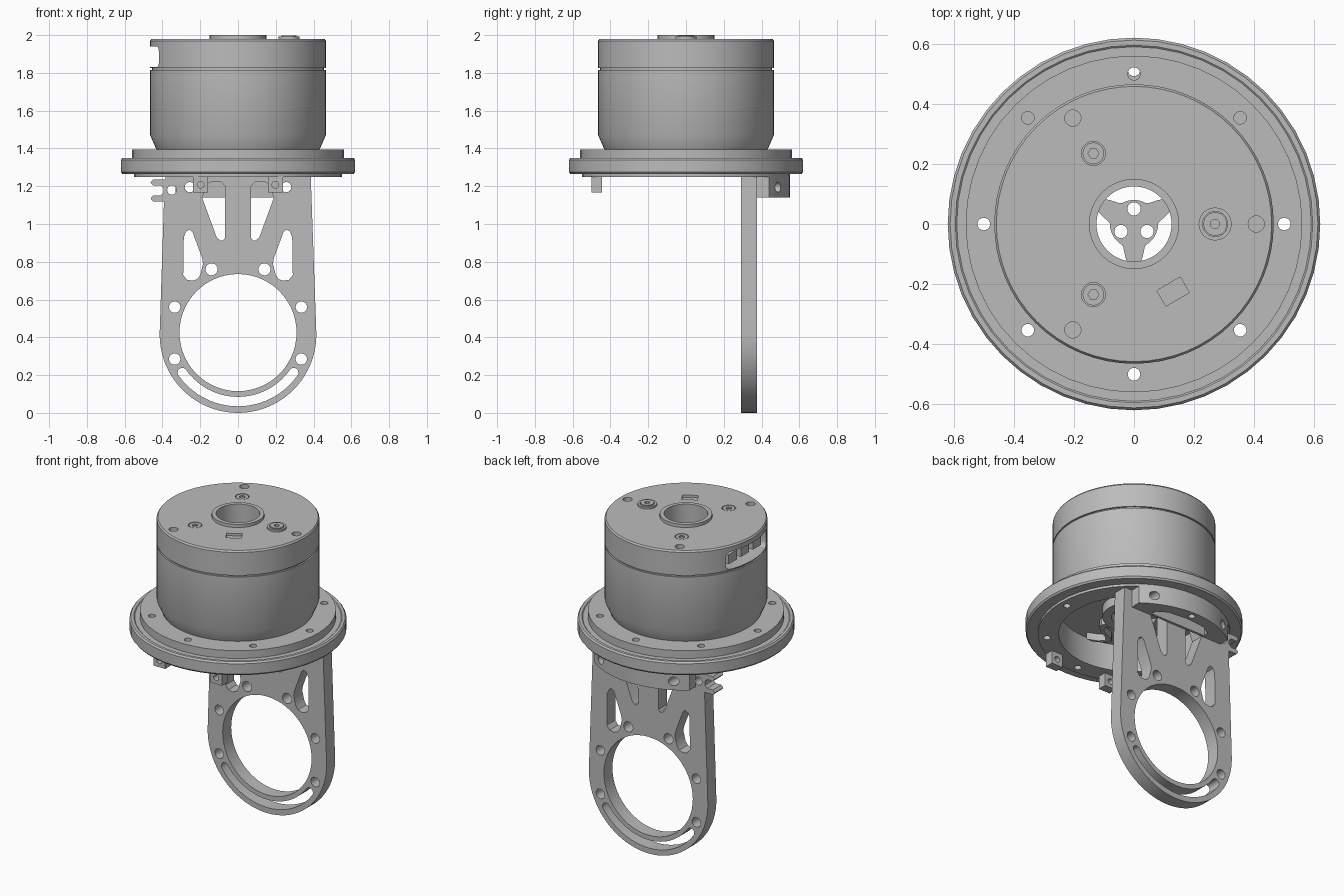
import bpy, bmesh
from math import sin, cos, pi, radians, hypot
from mathutils import Matrix, Vector

if "Cube" in bpy.data.objects:
    bpy.data.objects.remove(bpy.data.objects["Cube"], do_unlink=True)

grey = bpy.data.materials.new("machined_grey")
grey.use_nodes = True
GREY = (0.5, 0.5, 0.5, 1)
grey.diffuse_color = GREY
grey.node_tree.nodes["Principled BSDF"].inputs["Base Color"].default_value = GREY


def add(name, mesh):
    obj = bpy.data.objects.new(name, mesh)
    bpy.context.collection.objects.link(obj)
    finish(obj)
    return obj


def finish(obj):
    mesh = obj.data
    mesh.materials.clear()
    mesh.materials.append(grey)
    mesh.shade_smooth()
    mesh.set_sharp_from_angle(angle=radians(30))


def evaluated(obj):
    bpy.context.view_layer.update()
    return bpy.data.meshes.new_from_object(obj.evaluated_get(bpy.context.evaluated_depsgraph_get()))


def from_bm(name, bm):
    bmesh.ops.recalc_face_normals(bm, faces=bm.faces)
    mesh = bpy.data.meshes.new(name)
    bm.to_mesh(mesh)
    bm.free()
    return add(name, mesh)


def lathe(name, profile, steps=48):
    """Spin a closed (radius, z) profile around the z axis."""
    bm = bmesh.new()
    rings = [[bm.verts.new((r * cos(2 * pi * i / steps), r * sin(2 * pi * i / steps), z))
              for r, z in profile] for i in range(steps)]
    n = len(profile)
    for i in range(steps):
        a, b = rings[i], rings[(i + 1) % steps]
        for j in range(n):
            k = (j + 1) % n
            bm.faces.new((a[j], b[j], b[k], a[k]))
    return from_bm(name, bm)


def cylinder(bm, x, y, z0, z1, r, sides=20):
    bmesh.ops.create_cone(bm, cap_ends=True, segments=sides, radius1=r, radius2=r, depth=z1 - z0,
                          matrix=Matrix.Translation((x, y, (z0 + z1) / 2)))


def box(bm, lo, hi, spin=0):
    lo, hi = Vector(lo), Vector(hi)
    mat = Matrix.Translation((lo + hi) / 2) @ Matrix.Rotation(spin, 4, 'Z') @ Matrix.Diagonal((*(hi - lo), 1))
    return bmesh.ops.create_cube(bm, size=1, matrix=mat)["verts"]


def cut(obj, bm):
    """Subtract a bmesh from an object and bake the result."""
    cutter = from_bm("cutter", bm)
    cutter.hide_render = True
    mod = obj.modifiers.new("cut", 'BOOLEAN')
    mod.operation, mod.solver, mod.object = 'DIFFERENCE', 'EXACT', cutter
    mesh = evaluated(obj)
    obj.modifiers.clear()
    obj.data = mesh
    bpy.data.objects.remove(cutter, do_unlink=True)
    finish(obj)


def circle(x, y, r, n=24):
    return [(x + r * cos(2 * pi * i / n), y + r * sin(2 * pi * i / n)) for i in range(n)]


def arc(x, y, r, a0, a1, n=24):
    return [(x + r * cos(radians(a0 + (a1 - a0) * i / n)), y + r * sin(radians(a0 + (a1 - a0) * i / n)))
            for i in range(n + 1)]


def mirror(points):
    return [(-x, y) for x, y in points]


def sheet(name, loops, depth, matrix):
    """Filled outline with holes, extruded to a given depth."""
    curve = bpy.data.curves.new(name, 'CURVE')
    curve.dimensions, curve.fill_mode, curve.extrude = '2D', 'BOTH', depth / 2
    for loop in loops:
        s = curve.splines.new('POLY')
        s.points.add(len(loop) - 1)
        for p, (x, y) in zip(s.points, loop):
            p.co = (x, y, 0, 1)
        s.use_cyclic_u = True
    temp = bpy.data.objects.new(name, curve)
    bpy.context.collection.objects.link(temp)
    mesh = evaluated(temp)
    bpy.data.objects.remove(temp, do_unlink=True)
    mesh.transform(matrix)
    bm = bmesh.new()
    bm.from_mesh(mesh)
    bmesh.ops.remove_doubles(bm, verts=bm.verts, dist=0.0001)
    return from_bm(name, bm)


# Motor housing with chamfered foot, seam groove, and raised bore lip
housing = lathe("housing", [(.43, 1.39), (.465, 1.47), (.465, 1.815), (.455, 1.815), (.455, 1.825),
                            (.465, 1.825), (.465, 1.97), (.458, 1.98), (.15, 1.98), (.15, 2),
                            (.125, 2), (.125, 1.42), (.43, 1.42)], 64)
bm = bmesh.new()
for a in (0, 120, 240):
    cylinder(bm, .407 * cos(radians(a)), .407 * sin(radians(a)), 1.92, 2.1, .027)
for y in (-.235, .235):
    cylinder(bm, -.135, y, 1.97, 2.1, .04)
box(bm, (.085, -.255, 1.965), (.175, -.195, 2.1), radians(30))
cut(housing, bm)

# Connector opening in the side of the housing
bm = bmesh.new()
box(bm, (-.6, -.2, 1.83), (-.36, .2, 1.94))
along = [e for e in bm.edges if abs(e.verts[0].co.x - e.verts[1].co.x) > .1]
bmesh.ops.bevel(bm, geom=along, offset=.025, segments=4, affect='EDGES', profile=.5)
cut(housing, bm)
bm = bmesh.new()
for y in (-.12, 0, .12):
    box(bm, (-.41, y - .04, 1.85), (-.35, y + .04, 1.91))
from_bm("connectors", bm)

# Screws and raised plug on the lid
for i, y in enumerate((-.235, .235)):
    sheet("lid_screw", [circle(-.135, y, .036), circle(-.135, y, .018, 6)], .012,
          Matrix.Translation((0, 0, 1.973)))
lathe("plug_collar", [(.055, 1.97), (.055, 1.992), (.042, 1.992), (.042, 1.97)], 24).location = (.27, 0, 0)
lathe("plug_core", [(.04, 1.97), (.04, 1.997), (.015, 1.997), (.015, 1.97)], 12).location = (.27, 0, 0)

# Mounting flange with eight bolt holes
flange = lathe("flange", [(.43, 1.25), (.55, 1.25), (.55, 1.265), (.612, 1.265), (.62, 1.275),
                          (.62, 1.34), (.612, 1.35), (.595, 1.35), (.59, 1.346), (.56, 1.346),
                          (.56, 1.395), (.43, 1.395)])
bm = bmesh.new()
for i in range(8):
    cylinder(bm, .5 * cos(i * pi / 4), .5 * sin(i * pi / 4), 1.2, 1.5, .021)
cut(flange, bm)

# Output hub with three lobes and curved arms inside the flange
lobes = []
for i in range(72):
    t = 2 * pi * i / 72
    r = .08 + .065 * max(0, cos(3 * (t - pi / 6))) ** 2
    lobes.append((r * cos(t), r * sin(t)))
pins = [circle(.05 * cos(radians(a)), .05 * sin(radians(a)), .022) for a in (90, 210, 330)]
sheet("output_hub", [lobes] + pins, .04, Matrix.Translation((0, 0, 1.4)))
lathe("hub_ring", [(.128, 1.36), (.18, 1.36), (.18, 1.43), (.128, 1.43)])
for a in (30, 150, 270):
    spine = [(.16 + .028 * i, radians(a + 14 * sin(i * .8))) for i in range(9)]
    edge = [[((r + .0) * cos(t) + s * sin(t), r * sin(t) - s * cos(t)) for r, t in spine] for s in (-.02, .02)]
    sheet("curved_arm", [edge[0] + edge[1][::-1]], .05, Matrix.Translation((0, 0, 1.4)))

# Hanging side plate: ring at the bottom, weight-saving windows above
C = .415
outline = ([(.385, 1.255), (-.385, 1.255), (-.385, 1.235), (-.45, 1.235), (-.463, 1.22), (-.45, 1.205),
            (-.41, 1.205), (-.395, 1.19), (-.395, 1.165), (-.41, 1.15), (-.45, 1.15), (-.463, 1.135),
            (-.45, 1.12), (-.392, 1.12)] + arc(0, C, C, 180, 360, 40))
lower_window = [(.29, .73), (.287, .93), (.275, .96), (.255, .97), (.24, .955), (.19, .82), (.185, .79),
                (.2, .73), (.215, .708), (.24, .7), (.27, .705)]
upper_window = [(.07, .925), (.07, 1.2), (.09, 1.225), (.14, 1.225), (.165, 1.21), (.19, 1.14),
                (.113, .93), (.095, .913), (.08, .913)]
arc_slot = (arc(0, .42, .385, 215, 325, 30) + arc(.36 * cos(radians(325)), .42 + .36 * sin(radians(325)), .025, 325, 505, 8)[1:-1]
            + arc(0, .42, .335, 325, 215, 30) + arc(.36 * cos(radians(215)), .42 + .36 * sin(radians(215)), .025, 35, 215, 8)[1:-1])
loops = [outline, circle(0, .425, .31, 56), arc_slot, circle(-.35, 1.18, .025)]
for loop in (lower_window, upper_window, circle(.335, .56, .03), circle(.335, .285, .03),
             circle(.14, .76, .032), circle(.255, 1.195, .027)):
    loops += [loop, mirror(loop)]
upright = Matrix.Translation((0, .3325, 0)) @ Matrix.Rotation(pi / 2, 4, 'X')
sheet("side_plate", loops, .085, upright)

# Curved bracket bolted behind the plate
brace_outline = [(-.33, .375)] + arc(0, 0, .55, 127, 53, 24) + [(.33, .375)]
pocket = [(-.2, .39), (.2, .39), (.19, .425), (.13, .462), (0, .475), (-.13, .462), (-.19, .425)]
bracket = sheet("curved_bracket", [brace_outline, pocket, circle(0, .512, .02)], .115,
                Matrix.Translation((0, 0, 1.1975)))
bm = bmesh.new()
for x in (-.255, .255):
    cylinder(bm, x, -1.195, .3, .7, .027)
bmesh.ops.transform(bm, verts=bm.verts, matrix=Matrix.Rotation(-pi / 2, 4, 'X') @ Matrix.Rotation(0, 4, 'Z'))
cut(bracket, bm)

# Two drilled lugs under the front of the flange
square = [(-.04, 1.168), (.04, 1.168), (.04, 1.255), (-.04, 1.255)]
for side, x in (("right", -.198), ("left", .198)):
    sheet(side + "_lug", [square, circle(0, 1.208, .018)], .055,
          Matrix.Translation((x, -.4725, 0)) @ Matrix.Rotation(pi / 2, 4, 'X'))
